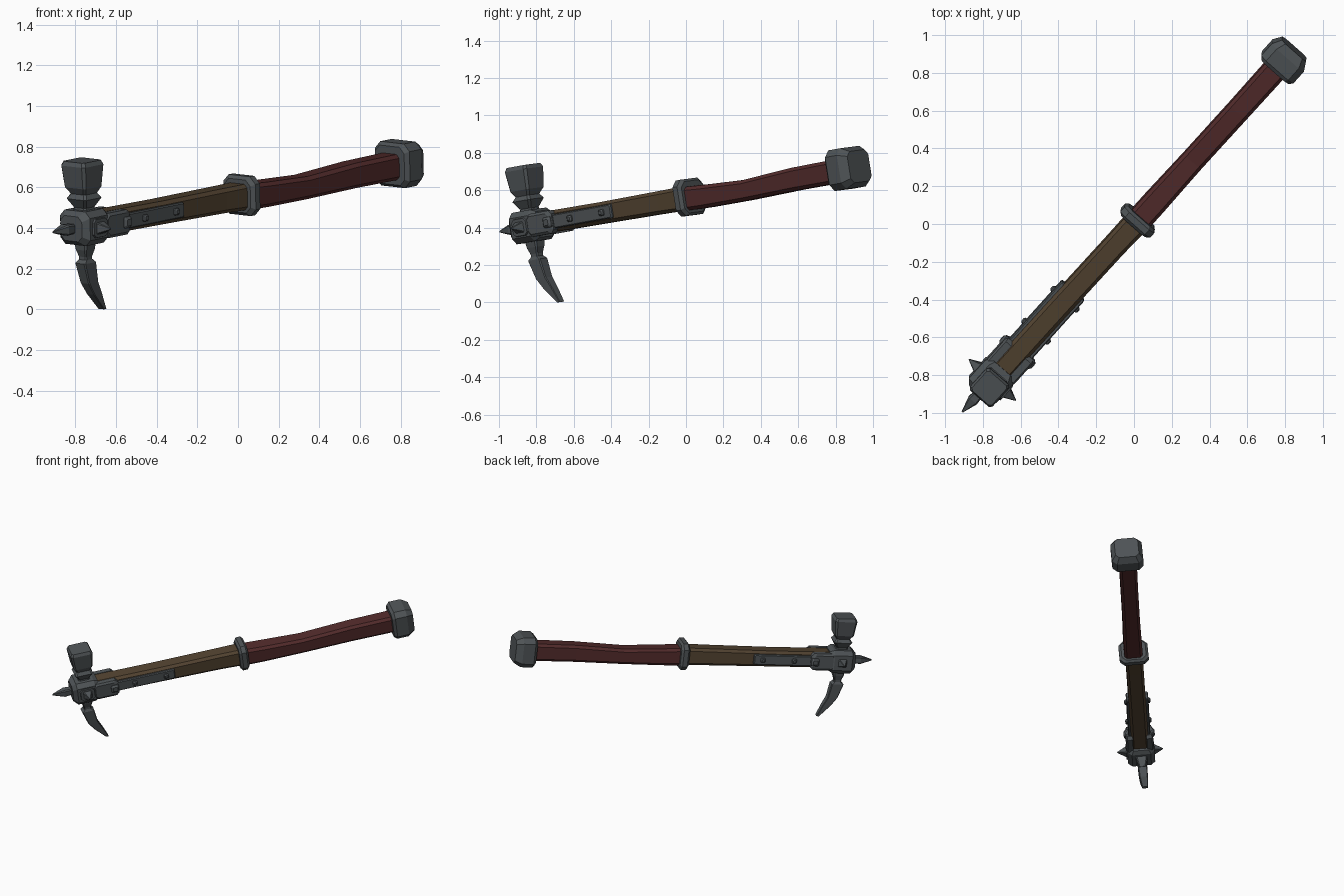
import bpy, bmesh, math
from mathutils import Vector

# Weapon frame: S runs along the handle to the pommel, V sideways, U up through the hammer
YAW, PITCH, ROLL = math.radians(48), math.radians(7.7), math.radians(5)
S = Vector((math.cos(YAW) * math.cos(PITCH), math.sin(YAW) * math.cos(PITCH), math.sin(PITCH)))
V0 = Vector((math.sin(YAW), -math.cos(YAW), 0))
U0 = V0.cross(S)
V = V0 * math.cos(ROLL) - U0 * math.sin(ROLL)
U = U0 * math.cos(ROLL) + V0 * math.sin(ROLL)
ORIGIN = Vector((0, 0, 0.567))


def material(name, rgb):
    m = bpy.data.materials.new(name)
    m.diffuse_color = (*rgb, 1)
    return m


STEEL = material("dark steel", (0.078, 0.088, 0.094))
WOOD = material("brown wood", (0.085, 0.056, 0.030))
GRIP = material("dark red leather", (0.085, 0.024, 0.024))


def place(axis, t, a, b):
    s, v, u = {"s": (t, a, b), "v": (a, t, b), "u": (a, b, t)}[axis]
    return ORIGIN + S * s + V * v + U * u


def loft(name, axis, sections, mat):
    """Skin chamfered rectangles (t, centre a, centre b, half a, half b, chamfer)."""
    bm = bmesh.new()
    rings = []
    for t, ca, cb, ha, hb, c in sections:
        c = min(c, ha * 0.9, hb * 0.9)
        pts = [(ha, hb - c), (ha - c, hb), (c - ha, hb), (-ha, hb - c),
               (-ha, c - hb), (c - ha, -hb), (ha - c, -hb), (ha, c - hb)]
        rings.append([bm.verts.new(place(axis, t, ca + x, cb + y)) for x, y in pts])
    for r, q in zip(rings, rings[1:]):
        for i in range(8):
            j = (i + 1) % 8
            bm.faces.new((r[i], r[j], q[j], q[i]))
    bm.faces.new(rings[0])
    bm.faces.new(rings[-1])
    bmesh.ops.recalc_face_normals(bm, faces=bm.faces)
    me = bpy.data.meshes.new(name)
    bm.to_mesh(me)
    bm.free()
    me.materials.append(mat)
    ob = bpy.data.objects.new(name, me)
    bpy.context.collection.objects.link(ob)
    return ob


# Handle: wooden shaft and slightly bent leather grip
loft("wooden_shaft", "s", [(-1.08, -.006, .005, .062, .058, .018),
                           (-.60, -.004, .000, .062, .058, .018),
                           (-.15, .000, -.002, .062, .062, .018),
                           (.02, .003, -.004, .065, .065, .018)], WOOD)
loft("leather_grip", "s", [(.02, .005, -.006, .066, .064, .018),
                           (.16, .006, -.012, .066, .062, .018),
                           (.46, .007, -.019, .062, .056, .018),
                           (.82, .008, -.007, .062, .062, .018),
                           (1.14, .008, -.006, .064, .064, .018)], GRIP)

# Steel collar and pommel
loft("collar", "s", [(-.006, .002, 0, .085, .082, .03), (.010, .002, 0, .105, .098, .035),
                     (.043, .002, 0, .105, .098, .035), (.058, .002, 0, .088, .085, .03)], STEEL)
loft("pommel", "s", [(1.115, .010, 0, .095, .095, .03), (1.135, .010, 0, .113, .110, .035),
                     (1.220, .010, 0, .113, .110, .035), (1.268, .010, 0, .085, .085, .025)], STEEL)

# Head block with chamfered ends
HS, HV = -1.125, -.010
loft("head_block", "s", [(-1.225, HV, 0, .070, .062, .025), (-1.195, HV, 0, .098, .085, .03),
                         (-1.065, HV, 0, .098, .085, .03), (-1.035, HV, 0, .080, .070, .025)], STEEL)

# Hammer: neck, flared ring and blocky striking end
loft("hammer", "u", [(.07, HS, HV, .045, .045, .01), (.095, HS, HV, .040, .040, .01),
                     (.140, HS, HV, .066, .066, .012), (.164, HS, HV, .050, .050, .01),
                     (.196, HS, HV - .004, .068, .070, .012), (.305, HS, HV - .006, .080, .080, .014),
                     (.326, HS, HV - .006, .070, .070, .012)], STEEL)

# Lower beak, curving back toward the handle
loft("beak", "u", [(-.07, HS, HV, .042, .042, .008), (-.115, HS, HV, .038, .036, .008),
                   (-.150, HS, HV, .026, .026, .006), (-.165, HS, HV, .026, .026, .006),
                   (-.182, HS, HV, .044, .034, .006), (-.285, HS + .025, HV, .036, .030, .005),
                   (-.345, HS + .060, HV, .030, .026, .004),
                   (-.428, HS + .115, HV, .010, .020, .003)], STEEL)

# Front spike
loft("front_spike", "s", [(-1.20, HV, 0, .022, .022, .006), (-1.275, HV, 0, .029, .027, .008),
                          (-1.360, HV, 0, .004, .004, .001)], STEEL)

# Both cheeks: strap, rivets and side spike
for side, word in ((1, "right"), (-1, "left")):
    def cheek(name, rows):
        loft(f"{word}_{name}", "v", [(HV * .5 + side * r[0], *r[1:]) for r in rows], STEEL)

    cheek("strap", [(.050, -.765, 0, .285, .038, .006), (.074, -.765, 0, .285, .038, .006),
                    (.080, -.765, 0, .279, .032, .006)])
    cheek("strap_root", [(.050, -.985, 0, .090, .062, .02), (.088, -.985, 0, .090, .062, .02),
                         (.098, -.990, 0, .075, .048, .015)])
    cheek("boss", [(.080, -.925, 0, .030, .030, .008), (.100, -.925, 0, .028, .028, .008),
                   (.112, -.925, 0, .016, .016, .005)])
    for i, s in enumerate((-.775, -.545)):
        cheek(f"rivet_{i + 1}", [(.070, s, 0, .018, .018, .005), (.088, s, 0, .016, .016, .005),
                                 (.095, s, 0, .009, .009, .003)])
    cheek("spike_base", [(.085, HS, 0, .055, .050, .018), (.102, HS, 0, .050, .045, .016)])
    cheek("side_spike", [(.095, HS, 0, .034, .032, .006), (.165, HS, 0, .003, .003, .001)])

# Settle the beak tip on the ground
meshes = [o.data for o in bpy.context.collection.objects]
low = min(v.co.z for m in meshes for v in m.vertices)
for m in meshes:
    for v in m.vertices:
        v.co.z -= low
